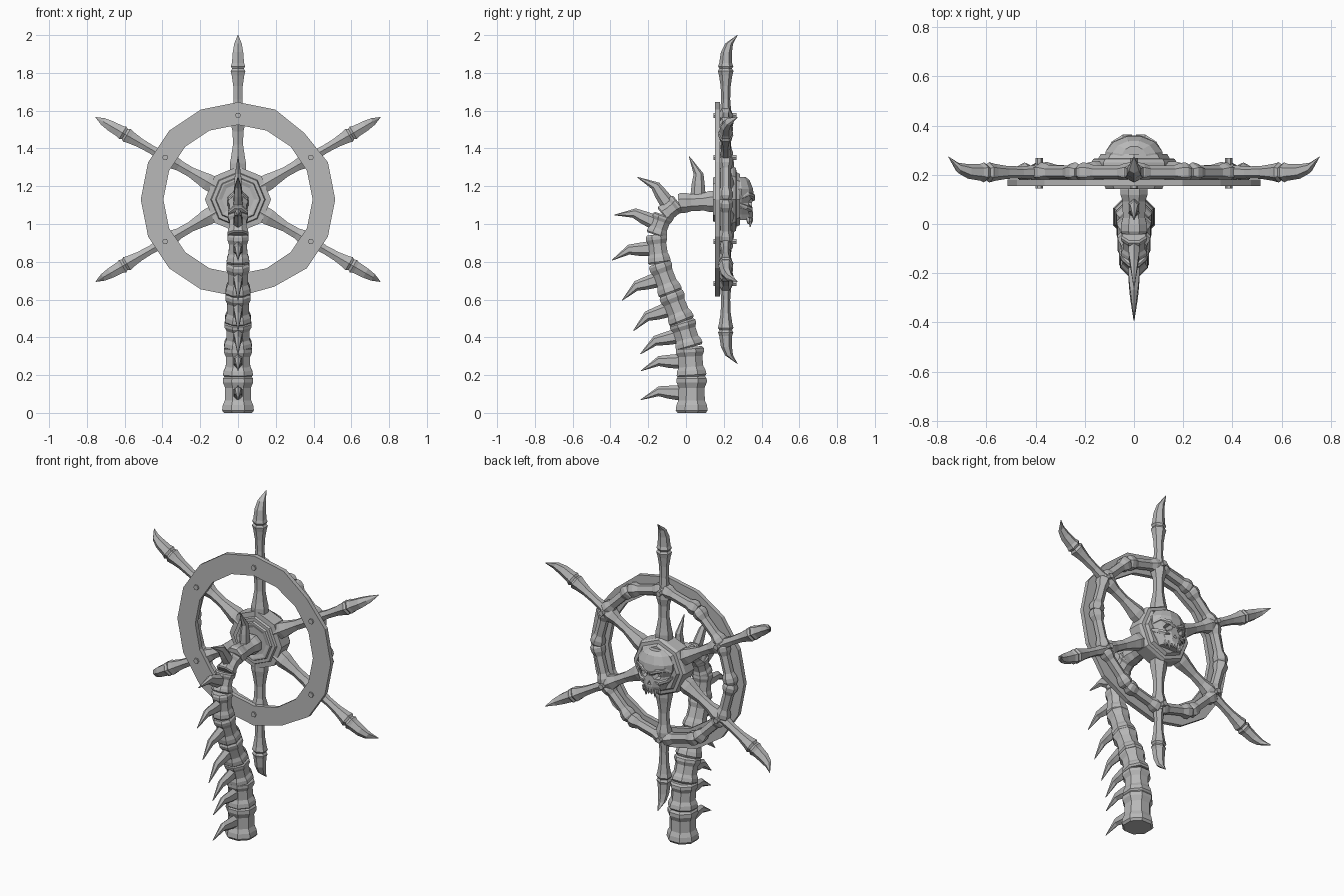
import bpy, bmesh, math
from mathutils import Vector as V

if "Cube" in bpy.data.objects:
    bpy.data.objects.remove(bpy.data.objects["Cube"])

grey = bpy.data.materials.new("bone_grey")
grey.diffuse_color = (0.48, 0.48, 0.48, 1)
grey.use_nodes = True
grey.node_tree.nodes["Principled BSDF"].inputs["Base Color"].default_value = grey.diffuse_color
X, Y, Z = V((1, 0, 0)), V((0, 1, 0)), V((0, 0, 1))
HUB = V((0, 0.21, 1.13))


def loft(name, stations, sides=8, phase=0.5, closed=False):
    """Skin polygon sections; each station is (centre, u, v, radius_u, radius_v)."""
    bm = bmesh.new()
    rings = []
    for c, u, v, ru, rv in stations:
        ring = []
        for i in range(sides):
            a = 2 * math.pi * (i + phase) / sides
            ring.append(bm.verts.new(c + u * ru * math.cos(a) + v * rv * math.sin(a)))
        rings.append(ring)
    pairs = list(zip(rings, rings[1:]))
    if closed:
        pairs.append((rings[-1], rings[0]))
    else:
        bm.faces.new(rings[0])
        bm.faces.new(rings[-1])
    for a, b in pairs:
        for i in range(sides):
            j = (i + 1) % sides
            bm.faces.new((a[i], a[j], b[j], b[i]))
    bmesh.ops.recalc_face_normals(bm, faces=bm.faces)
    me = bpy.data.meshes.new(name)
    bm.to_mesh(me)
    bm.free()
    me.materials.append(grey)
    ob = bpy.data.objects.new(name, me)
    bpy.context.collection.objects.link(ob)
    return ob


def radial(deg):
    a = math.radians(deg)
    return V((math.cos(a), 0, math.sin(a))), V((-math.sin(a), 0, math.cos(a)))


# Spine: one flared vertebra and one hooked spike per path segment
path = [(.03, 0), (.03, .19), (.02, .345), (-.02, .48), (-.08, .63), (-.14, .79),
        (-.158, .94), (-.12, 1.045), (-.04, 1.11), (.15, 1.12)]
radii = [.092, .086, .08, .076, .072, .066, .06, .058, .058, .06]
flare = [(0, .88), (.07, 1), (.22, .96), (.35, .84), (.7, .84), (.85, 1), (.96, 1), (1.03, .88)]
for k in range(9):
    p, q = V((0, *path[k])), V((0, *path[k + 1]))
    t = (q - p).normalized()
    out = X.cross(t) * -1
    if out.dot(V((0, -1, .3))) < 0:
        out = -out
    st = []
    for f, s in flare:
        if k == 0:
            f = max(f, 0)
        r = (radii[k] * (1 - f) + radii[k + 1] * f) * s
        st.append((p.lerp(q, f), X, out, r, r))
    loft(f"vertebra_{k + 1}", st, 8)
    m = p.lerp(q, .55)
    r = (radii[k] + radii[k + 1]) / 2 * .84
    hook = [(-.03, 0, .042, .028), (.05, .005, .034, .024), (.1, .01, .026, .018), (.195, -.035, .002, .002)]
    loft(f"spine_spike_{k + 1}",
         [(m + out * (r + o) + t * s, t, X, h, w) for o, s, h, w in hook], 6, 0)

# Flat rim plate with two chipped spots
chips = {2: .018, 13: .015}
st = []
for i in range(16):
    d, _ = radial(i * 22.5)
    c = chips.get(i, 0) / 2
    centre = V((0, .167, 1.13)) + d * (.455 - c)
    st.append((centre, d, Y, (.06 - c) * math.sqrt(2), .013 * math.sqrt(2)))
loft("rim_plate", st, 4, .5, True)

# Ring of bones behind the plate
bone = [(-.02, .032), (.06, .044), (.16, .043), (.28, .031), (.72, .031), (.84, .043), (.94, .044), (1.02, .032)]
for i in range(12):
    a, b = HUB + radial(i * 30)[0] * .45, HUB + radial(i * 30 + 30)[0] * .45
    d = radial(i * 30 + 15)[0]
    loft(f"rim_bone_{i + 1}", [(a.lerp(b, f), d, Y, r, r * .9) for f, r in bone], 6)

# Six spokes with curved claw handles, and a bolt through each
inner = [(.13, .05), (.19, .05), (.225, .042), (.29, .031), (.36, .033), (.405, .046), (.44, .045), (.47, .034)]
outer = [(.44, 0, .034), (.53, 0, .026), (.6, 0, .029), (.655, 0, .038), (.68, 0, .045), (.692, 0, .036),
         (.705, 0, .044), (.722, 0, .037), (.78, .004, .032), (.825, .018, .023), (.87, .062, .002)]
for i in range(6):
    d, t = radial(30 + 60 * i)
    loft(f"spoke_bone_{i + 1}", [(HUB + d * r, t, Y, w, w * .9) for r, w in inner], 6)
    loft(f"handle_claw_{i + 1}", [(HUB + d * r + Y * y, t, Y, w, w * .92) for r, y, w in outer], 6)
    c = V((0, 0, 1.13)) + d * .445
    loft(f"rim_bolt_{i + 1}", [(c + Y * y, d, t, .016, .016) for y in (.145, .268)], 6)

# Octagonal stepped hub
hub = [(.15, .085), (.143, .105), (.143, .115), (.155, .12), (.155, .14), (.168, .145), (.17, .175),
       (.25, .175), (.265, .165), (.267, .145), (.285, .135)]
loft("hub", [(V((0, y, 1.13)), X, Z, r, r) for y, r in hub], 8, 0)

# Skull on the back of the hub
head = [(1.25, .05, .045), (1.23, .09, .068), (1.185, .12, .086), (1.145, .118, .09), (1.11, .1, .08),
        (1.085, .105, .082), (1.05, .078, .086), (1.02, .062, .082)]
skull = loft("skull", [(V((0, .272, z)), X, Y, w, d) for z, w, d in head], 12)

# Eye sockets and nose hole
cutters = []
for s in (-1, 1):
    cutters.append(loft("eye_cutter", [(V((s * .044, y, 1.115)), X, Z, r, r * .85)
                                       for y, r in ((.31, .018), (.39, .036))], 6, 0))
cutters.append(loft("nose_cutter", [(V((0, y, 1.068)), X, Z, r, r)
                                    for y, r in ((.325, .01), (.39, .022))], 3, .75))
for c in cutters:
    mod = skull.modifiers.new("cut", 'BOOLEAN')
    mod.object, mod.operation, mod.solver = c, 'DIFFERENCE', 'EXACT'
    bpy.context.view_layer.objects.active = skull
    bpy.ops.object.modifier_apply(modifier=mod.name)
    bpy.data.objects.remove(c)

# Angry brows and cheekbones
for s in (-1, 1):
    side = "left" if s < 0 else "right"
    brow = [((.008, .357, 1.128), .008), ((.045, .352, 1.148), .014), ((.09, .325, 1.158), .012), ((.112, .295, 1.14), .006)]
    cheek = [((.03, .345, 1.078), .006), ((.062, .34, 1.078), .014), ((.095, .312, 1.09), .013), ((.112, .28, 1.105), .008)]
    for name, pts in (("brow", brow), ("cheekbone", cheek)):
        loft(f"{name}_{side}", [(V((s * p[0], p[1], p[2])), Y, Z, r, r) for p, r in pts], 6)

# Teeth, longer at the two fangs
for i in range(6):
    x = (i - 2.5) * .02
    y = .345 - 6 * x * x
    low = .985 if i in (1, 4) else 1.0
    loft(f"tooth_{i + 1}", [(V((x, y, z)), X, Y, r, r) for z, r in ((1.035, .011), (1.015, .01), (low, .003))], 5)
